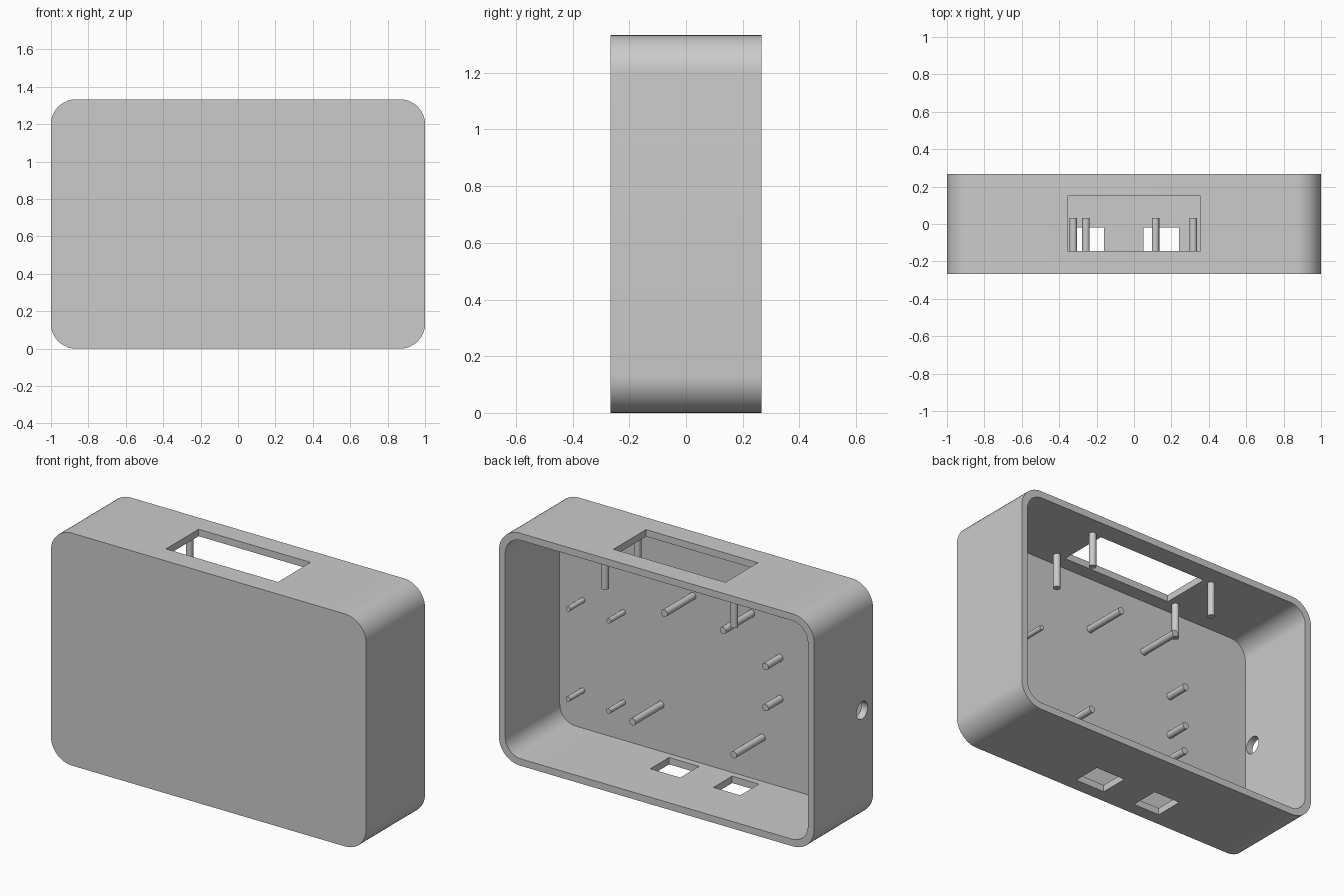
import bpy, bmesh, math
from mathutils import Matrix, Vector

cube = bpy.data.objects.get("Cube")
if cube:
    bpy.data.objects.remove(cube, do_unlink=True)

grey = bpy.data.materials.new("light_grey")
grey.use_nodes = True
grey.diffuse_color = (0.6, 0.6, 0.6, 1)
grey.node_tree.nodes["Principled BSDF"].inputs["Base Color"].default_value = (0.6, 0.6, 0.6, 1)

HEIGHT, DEPTH, WALL = 1.333, 0.267, 0.04
FLOOR = -DEPTH + WALL          # inside face of the front plate
CEILING = HEIGHT - WALL


def make_object(name, bm):
    bmesh.ops.recalc_face_normals(bm, faces=bm.faces)
    mesh = bpy.data.meshes.new(name)
    bm.to_mesh(mesh)
    bm.free()
    mesh.materials.append(grey)
    obj = bpy.data.objects.new(name, mesh)
    bpy.context.collection.objects.link(obj)
    return obj


def smooth(obj):
    bpy.ops.object.select_all(action="DESELECT")
    obj.select_set(True)
    bpy.context.view_layer.objects.active = obj
    bpy.ops.object.shade_smooth_by_angle(angle=math.radians(30))


def rounded_block(name, inset, radius, y0, y1, steps=12):
    """Rounded rectangle in the xz plane, extruded along y."""
    bm = bmesh.new()
    mid = HEIGHT / 2
    cx, cz = 1 - inset - radius, mid - inset - radius
    verts = []
    for q, (sx, sz) in enumerate([(1, 1), (-1, 1), (-1, -1), (1, -1)]):
        for i in range(steps + 1):
            a = math.pi / 2 * (q + i / steps)
            verts.append(bm.verts.new((sx * cx + radius * math.cos(a), y0,
                                       mid + sz * cz + radius * math.sin(a))))
    face = bm.faces.new(verts)
    ext = bmesh.ops.extrude_face_region(bm, geom=[face])
    moved = [g for g in ext["geom"] if isinstance(g, bmesh.types.BMVert)]
    bmesh.ops.translate(bm, verts=moved, vec=(0, y1 - y0, 0))
    return make_object(name, bm)


def box(name, lo, hi):
    bm = bmesh.new()
    lo, hi = Vector(lo), Vector(hi)
    bmesh.ops.create_cube(bm, size=1, matrix=Matrix.Translation((lo + hi) / 2)
                          @ Matrix.Diagonal((*(hi - lo), 1)))
    return make_object(name, bm)


def rod(name, start, end, radius, sides=24):
    bm = bmesh.new()
    start, end = Vector(start), Vector(end)
    axis = end - start
    turn = axis.to_track_quat("Z", "Y").to_matrix().to_4x4()
    bmesh.ops.create_cone(bm, cap_ends=True, segments=sides, radius1=radius, radius2=radius,
                          depth=axis.length, matrix=Matrix.Translation((start + end) / 2) @ turn)
    return make_object(name, bm)


# Case: rounded shell, open at the back, with its openings cut through
case = rounded_block("case", 0, 0.133, -DEPTH, DEPTH)
cutters = [
    rounded_block("cavity_cutter", WALL, 0.1, FLOOR, DEPTH + 0.1),
    box("display_cutter", (-0.355, -0.145, CEILING - 0.05), (0.355, 0.15, HEIGHT + 0.1)),
    box("wide_port_cutter", (0.05, -0.19, -0.1), (0.24, -0.02, WALL + 0.05)),
    box("narrow_port_cutter", (-0.33, -0.19, -0.1), (-0.16, -0.02, WALL + 0.05)),
    rod("side_hole_cutter", (-1.1, -0.167, 0.65), (-0.9, -0.167, 0.65), 0.05, 32),
]
bpy.context.view_layer.objects.active = case
for cutter in cutters:
    cutter.hide_render = True
    mod = case.modifiers.new(cutter.name, "BOOLEAN")
    mod.operation = "DIFFERENCE"
    mod.solver = "EXACT"
    mod.object = cutter
    bpy.ops.object.modifier_apply(modifier=mod.name)
    bpy.data.objects.remove(cutter, do_unlink=True)
smooth(case)


def front_pins(name, places, tip, radius):
    for i, (x, z) in enumerate(places, 1):
        smooth(rod(f"{name}_{i}", (x, FLOOR - 0.005, z), (x, tip, z), radius))


# Long pins for the main board
front_pins("board_pin", [(0.115, 0.985), (-0.257, 0.985), (0.317, 0.308), (-0.325, 0.291)],
           0.033, 0.02)
# Short pins for the two small boards
front_pins("thin_pin", [(x, z) for x in (0.814, 0.557) for z in (0.257, 0.774)], -0.094, 0.0145)
front_pins("short_pin", [(-0.437, 0.779), (-0.437, 0.543)], -0.094, 0.02)

# Posts hanging round the top opening
for side, x in (("left", 0.41), ("right", -0.41)):
    for end, y in (("front", -0.147), ("back", 0.147)):
        smooth(rod(f"{end}_{side}_post", (x, y, CEILING + 0.005), (x, y, CEILING - 0.2), 0.02))
